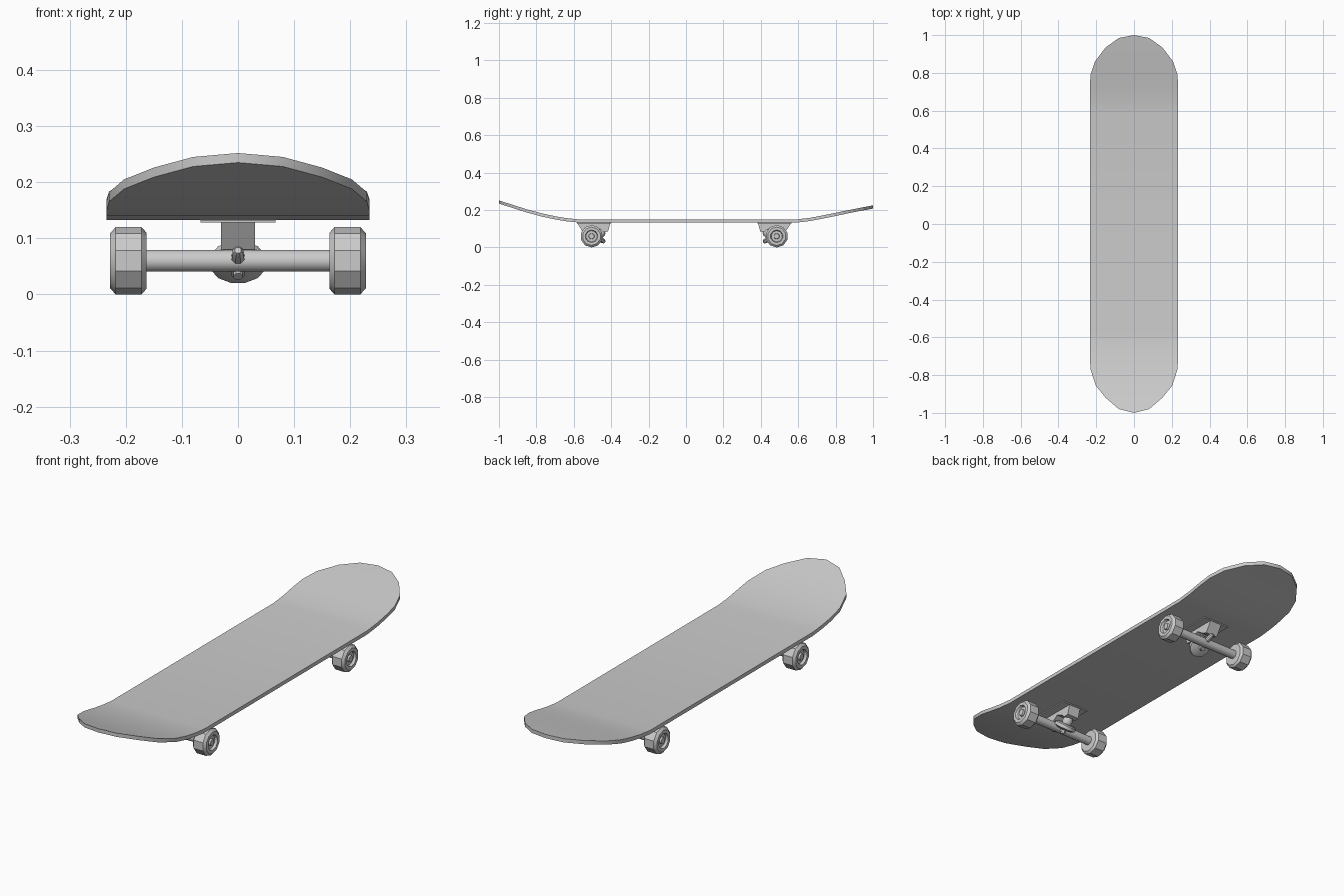
import bpy, bmesh, math
from mathutils import Vector

if "Cube" in bpy.data.objects:
    bpy.data.objects.remove(bpy.data.objects["Cube"])


def finish(name, bm, angle=35):
    bmesh.ops.recalc_face_normals(bm, faces=bm.faces[:])
    me = bpy.data.meshes.new(name)
    bm.to_mesh(me)
    bm.free()
    ob = bpy.data.objects.new(name, me)
    bpy.context.collection.objects.link(ob)
    bpy.ops.object.select_all(action='DESELECT')
    ob.select_set(True)
    bpy.context.view_layer.objects.active = ob
    if angle:
        bpy.ops.object.shade_smooth_by_angle(angle=math.radians(angle))
    return ob


def revolve(name, profile, origin, axis, sides, angle=35):
    """Revolve (distance along axis, radius) points, capping both ends."""
    axis = Vector(axis).normalized()
    ref = Vector((0, 1, 0)) if abs(axis.x) > 0.9 else Vector((1, 0, 0))
    u = (ref - axis * ref.dot(axis)).normalized()
    w = axis.cross(u)
    bm = bmesh.new()
    rings = []
    for d, r in profile:
        ring = []
        for i in range(sides):
            a = 2 * math.pi * (i + 0.5 * (sides % 4 == 0)) / sides
            a += math.pi / 2 if sides % 4 else 0
            ring.append(bm.verts.new(Vector(origin) + axis * d
                                     + (u * math.cos(a) + w * math.sin(a)) * r))
        rings.append(ring)
    for a, b in zip(rings, rings[1:]):
        for i in range(sides):
            j = (i + 1) % sides
            bm.faces.new((a[i], a[j], b[j], b[i]))
    bm.faces.new(rings[0])
    bm.faces.new(rings[-1])
    return finish(name, bm, angle)


def prism(name, outline, half_width):
    """Extrude a (y, z) outline across x."""
    bm = bmesh.new()
    a = [bm.verts.new((-half_width, y, z)) for y, z in outline]
    b = [bm.verts.new((half_width, y, z)) for y, z in outline]
    bm.faces.new(a)
    bm.faces.new(b)
    for i in range(len(a)):
        j = (i + 1) % len(a)
        bm.faces.new((a[i], a[j], b[j], b[i]))
    return finish(name, bm, 0)


# Deck: stations of (y, half width, top z)
stations = [
    (-1.0, 0, .252), (-.98, .08, .245), (-.92, .15, .226), (-.855, .203, .205),
    (-.77, .23, .182), (-.70, .234, .167), (-.64, .234, .157), (-.57, .234, .15),
    (.59, .234, .15), (.66, .234, .158), (.73, .234, .171), (.79, .23, .183),
    (.86, .207, .198), (.935, .15, .213), (.985, .08, .222), (1.0, 0, .225)]
bm = bmesh.new()
rows = []
for y, hw, z in stations:
    xs = (-hw, hw) if hw else (0,)
    rows.append([bm.verts.new((x, y, z)) for x in xs])
for a, b in zip(rows, rows[1:]):
    bm.faces.new(a + b[::-1])
res = bmesh.ops.extrude_face_region(bm, geom=bm.faces[:], use_keep_orig=True)
low = [g for g in res['geom'] if isinstance(g, bmesh.types.BMVert)]
bmesh.ops.translate(bm, verts=low, vec=(0, 0, -.017))
finish("deck", bm)

# Wheel section: (x, radius) from inner face to recessed hub and axle nut
wheel = [(.163, .02), (.163, .05), (.172, .06), (.218, .06), (.228, .049),
         (.228, .034), (.217, .03), (.217, .016), (.225, .014)]

for label, s in (("front", -1), ("rear", 1)):
    # v runs from the axle towards the middle of the board
    def Y(v):
        return s * (.495 - v) - .01

    # Base plate and saddle block
    prism(label + "_base_plate",
          [(Y(-.078), .133), (Y(.103), .133), (Y(.103), .128), (Y(-.078), .128)], .067)
    prism(label + "_truck_block",
          [(Y(-.076), .129), (Y(-.045), .08), (Y(-.02), .088), (Y(.015), .112),
           (Y(.045), .1), (Y(.065), .082), (Y(.088), .085), (Y(.1), .129)], .03)

    # Axle tube and wheels
    revolve(label + "_axle", [(-.166, .02), (.166, .02)],
            (0, Y(0), .06), (1, 0, 0), 12)
    for side, d in (("left", -1), ("right", 1)):
        revolve(f"{label}_{side}_wheel", wheel, (0, Y(0), .06), (d, 0, 0), 10)

    # Tilted kingpin with hanger ring, bushing and nut
    top = Vector((0, Y(.062), .09))
    axis = Vector((0, Y(.012) - Y(.062), -.058))
    revolve(label + "_kingpin", [(0, .009), (.077, .009)], top, axis, 8)
    revolve(label + "_bushing", [(.0, .018), (.015, .024), (.035, .02)], top, axis, 10)
    revolve(label + "_hanger_ring", [(.03, .04), (.036, .05), (.05, .05), (.058, .03)],
            top, axis, 12)
    revolve(label + "_kingpin_nut", [(.056, .013), (.07, .013)], top, axis, 6, 0)

    # Pivot running from the axle up into the outer block
    pivot = Vector((0, Y(-.052), .078))
    revolve(label + "_pivot", [(-.002, .006), (.004, .01), (.05, .013)], pivot,
            (0, Y(0) - Y(-.052), -.018), 8)
